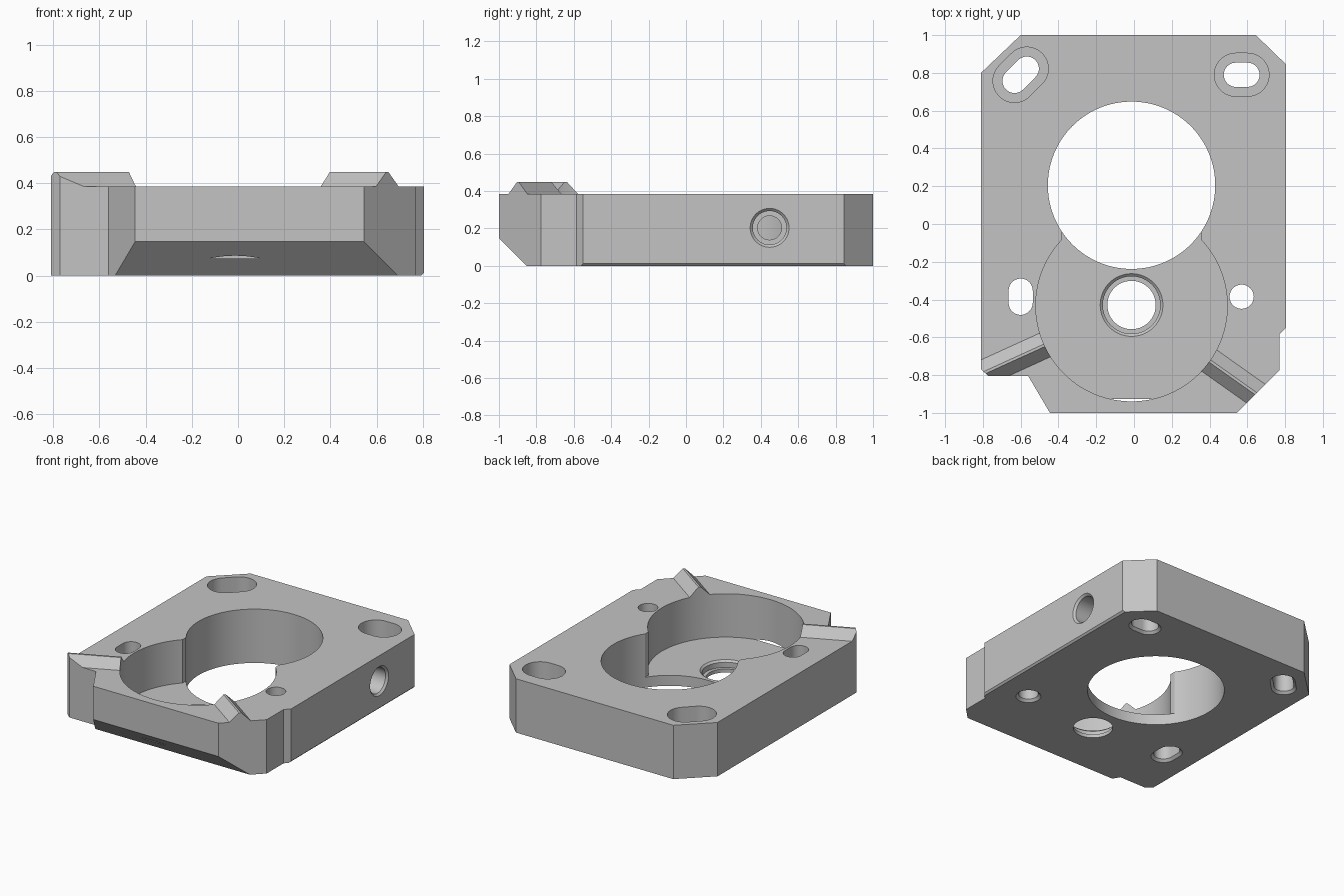
import bpy, bmesh
from math import sin, cos, pi, radians
from mathutils import Matrix, Vector

old = bpy.data.objects.get("Cube")
if old:
    bpy.data.objects.remove(old, do_unlink=True)

grey = bpy.data.materials.new("plain grey")
grey.use_nodes = True
colour = (0.55, 0.55, 0.55, 1)
grey.diffuse_color = colour
grey.node_tree.nodes["Principled BSDF"].inputs["Base Color"].default_value = colour


def loft(name, rings, matrix=Matrix()):
    """Closed solid through matching rings of points."""
    bm = bmesh.new()
    loops = [[bm.verts.new(p) for p in ring] for ring in rings]
    n = len(loops[0])
    for a, b in zip(loops, loops[1:]):
        for i in range(n):
            j = (i + 1) % n
            bm.faces.new((a[i], a[j], b[j], b[i]))
    bm.faces.new(loops[0][::-1])
    bm.faces.new(loops[-1])
    bmesh.ops.remove_doubles(bm, verts=bm.verts, dist=1e-5)
    bmesh.ops.recalc_face_normals(bm, faces=bm.faces)
    bm.transform(matrix)
    mesh = bpy.data.meshes.new(name)
    bm.to_mesh(mesh)
    bm.free()
    mesh.materials.append(grey)
    obj = bpy.data.objects.new(name, mesh)
    bpy.context.collection.objects.link(obj)
    return obj


def prism(name, outline, z0, z1, matrix=Matrix()):
    return loft(name, [[(x, y, z) for x, y in outline] for z in (z0, z1)], matrix)


def box(name, size, matrix):
    x, y, z = (s / 2 for s in size)
    return prism(name, [(-x, -y), (x, -y), (x, y), (-x, y)], -z, z, matrix)


def bore(name, profile, matrix, half=0, n=40):
    """Round or slotted cutter along local z; profile is (radius, z) pairs."""
    rings = []
    for r, z in profile:
        ring = []
        for side in (0, 1):
            for i in range(n + 1):
                a = pi * (i / n + side) - pi / 2
                ring.append((r * cos(a) + (-half if side else half), r * sin(a), z))
        rings.append(ring)
    return loft(name, rings, matrix)


def combine(target, tool, operation):
    mod = target.modifiers.new(operation, 'BOOLEAN')
    mod.operation = operation
    mod.solver = 'EXACT'
    mod.object = tool
    bpy.context.view_layer.objects.active = target
    bpy.ops.object.modifier_apply(modifier=mod.name)
    bpy.data.objects.remove(tool, do_unlink=True)


def at(x, y, z=0, angle=0, axis='Z'):
    return Matrix.Translation((x, y, z)) @ Matrix.Rotation(radians(angle), 4, axis)


TOP = 0.385
CX, POCKET_Y, BORE_Y = -0.013, -0.432, 0.205

# Slab with two radial ridges, trimmed to the plate outline
block = box("mounting_block", (3, 3, TOP), at(0, 0, TOP / 2))
ridge_section = [(-0.069, 0.3), (0.069, 0.3), (0.069, TOP), (0.007, 0.448), (-0.007, 0.448), (-0.069, TOP)]
for angle in (204.5, -35.3):
    ridge = loft("ridge", [[(d, y, z) for y, z in ridge_section] for d in (0.3, 1.3)],
                 at(CX, POCKET_Y, 0, angle))
    combine(block, ridge, 'UNION')

outline = [(-0.6, 1), (0.645, 1), (0.805, 0.845), (0.805, -0.55), (0.77, -0.585), (0.77, -0.775),
           (0.545, -1), (-0.445, -1), (-0.56, -0.805), (-0.77, -0.805), (-0.81, -0.77), (-0.81, 0.8)]
combine(block, prism("plate_outline", outline, -0.2, 0.8), 'INTERSECT')

FLOOR = 0.075
cutters = [
    # Bottom front chamfer and fine bevel along one side
    box("front_chamfer", (3, 1, 1), at(0, -0.9275 - 0.3536, 0.075 - 0.3536, 45, 'X')),
    box("side_bevel", (0.2, 3, 0.2), at(0.799 + 0.0707, 0, 0.006 - 0.0707, 45, 'Y')),
    # Large through bore, round pocket and the flats where they meet
    bore("large_bore", [(0.443, -0.1), (0.443, 0.7)], at(CX, BORE_Y), n=64),
    bore("round_pocket", [(0.507, FLOOR), (0.507, 0.7)], at(CX, POCKET_Y), n=64),
    box("pocket_neck", (0.734, 0.08, 0.6), at(CX, -0.066, FLOOR + 0.3)),
    # Stepped hole in the pocket floor
    bore("pocket_hole", [(0.128, -0.1), (0.128, 0.025), (0.152, 0.025), (0.152, FLOOR - 0.013),
                         (0.166, FLOOR), (0.166, 0.2)], at(CX, POCKET_Y + 0.003)),
    # Stepped side hole reaching the large bore
    bore("side_hole", [(0.064, 0.25), (0.064, 0.55), (0.09, 0.55), (0.09, 0.791), (0.104, 0.805),
                       (0.104, 0.9)], at(0, 0.447, 0.203, 90, 'Y')),
]

# Screw holes: bevelled underneath, the rear pair counterbored from above
foot = [(0.081, -0.1), (0.081, 0), (0.064, 0.017)]
plain = foot + [(0.064, 0.7)]
counterbored = foot + [(0.064, 0.14), (0.114, 0.14), (0.114, 0.7)]
for name, profile, x, y, half, angle in (
        ("rear_diagonal_slot", counterbored, -0.6, 0.79, 0.046, 45),
        ("rear_straight_slot", counterbored, 0.57, 0.79, 0.031, 0),
        ("front_slot", plain, -0.6, -0.385, 0.032, 90),
        ("front_hole", plain, 0.57, -0.385, 0, 0)):
    cutters.append(bore(name, profile, at(x, y, 0, angle), half, 24))

for cutter in cutters:
    combine(block, cutter, 'DIFFERENCE')

# Smooth curved walls, crisp edges
bpy.ops.object.select_all(action='DESELECT')
block.select_set(True)
bpy.context.view_layer.objects.active = block
bpy.ops.object.shade_smooth_by_angle(angle=radians(25))
